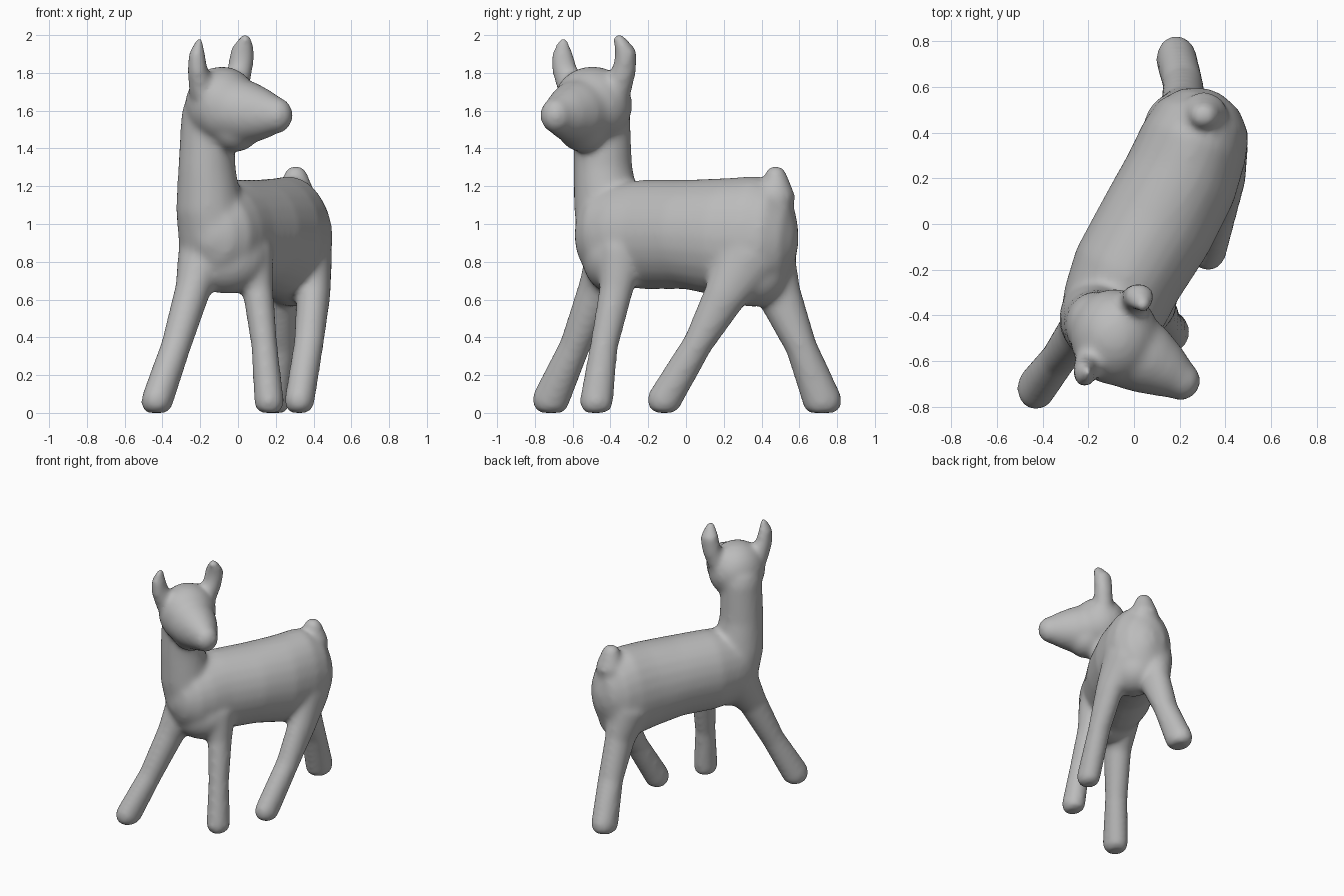
import bpy
import bmesh
import math
from mathutils import Vector

cube = bpy.data.objects.get("Cube")
if cube:
    bpy.data.objects.remove(cube, do_unlink=True)

SIDES = 24
UP = Vector((0, 0, 1))
ACROSS = (1, 0, 0)


def clay_material():
    mat = bpy.data.materials.new("grey_clay")
    mat.use_nodes = True
    colour = (0.5, 0.5, 0.5, 1)
    mat.diffuse_color = colour
    mat.node_tree.nodes["Principled BSDF"].inputs["Base Color"].default_value = colour
    return mat


def limb(bm, stations, side=None):
    """Round-ended tube through (x, y, z, half width, half height) stations."""
    pts = [Vector(s[:3]) for s in stations]
    sizes = [s[3:] for s in stations]
    first = (pts[1] - pts[0]).normalized()
    last = (pts[-1] - pts[-2]).normalized()
    rings = []
    caps = [math.radians(a) for a in (80, 55, 28)]
    for a in caps:
        w, h = sizes[0]
        rings.append((pts[0] - first * min(w, h) * math.sin(a), first,
                      w * math.cos(a), h * math.cos(a)))
    for i, p in enumerate(pts):
        t = pts[min(i + 1, len(pts) - 1)] - pts[max(i - 1, 0)]
        rings.append((p, t.normalized(), *sizes[i]))
    for a in reversed(caps):
        w, h = sizes[-1]
        rings.append((pts[-1] + last * min(w, h) * math.sin(a), last,
                      w * math.cos(a), h * math.cos(a)))
    loops = []
    for p, t, w, h in rings:
        u = Vector(side) if side else t.cross(UP)
        u = (u - t * u.dot(t)).normalized()
        v = u.cross(t)
        loop = []
        for k in range(SIDES):
            a = math.tau * k / SIDES
            co = p + u * w * math.cos(a) + v * h * math.sin(a)
            co.z = max(co.z, 0.0)      # flat soles
            loop.append(bm.verts.new(co))
        loops.append(loop)
    for a, b in zip(loops, loops[1:]):
        for k in range(SIDES):
            n = (k + 1) % SIDES
            bm.faces.new((a[k], a[n], b[n], b[k]))
    bm.faces.new(loops[0][::-1])
    bm.faces.new(loops[-1])


def ball(bm, centre, radii):
    made = bmesh.ops.create_uvsphere(bm, u_segments=24, v_segments=14, radius=1)
    for v in made["verts"]:
        v.co = Vector(c * r for c, r in zip(v.co, radii)) + Vector(centre)


bm = bmesh.new()

# Trunk, chest to rump
limb(bm, [(-0.085, -0.36, 0.94, 0.235, 0.275),
          (-0.03, -0.22, 0.945, 0.25, 0.29),
          (0.10, 0.0, 0.945, 0.26, 0.29),
          (0.205, 0.2, 0.93, 0.255, 0.315),
          (0.265, 0.36, 0.92, 0.24, 0.335)])

# Brisket between the front legs, and the haunches
ball(bm, (-0.06, -0.38, 0.82), (0.22, 0.17, 0.19))
ball(bm, (0.29, 0.35, 0.74), (0.17, 0.19, 0.18))

# Neck
limb(bm, [(-0.12, -0.38, 0.95, 0.2, 0.2),
          (-0.155, -0.42, 1.1, 0.175, 0.175),
          (-0.165, -0.44, 1.3, 0.152, 0.155),
          (-0.16, -0.445, 1.58, 0.14, 0.15)], side=ACROSS)

# Head, jaw and muzzle
ball(bm, (-0.085, -0.495, 1.63), (0.195, 0.212, 0.205))
ball(bm, (-0.015, -0.55, 1.52), (0.14, 0.135, 0.14))
limb(bm, [(-0.07, -0.52, 1.61, 0.19, 0.19),
          (0.07, -0.60, 1.585, 0.155, 0.165),
          (0.15, -0.65, 1.58, 0.12, 0.13),
          (0.203, -0.685, 1.575, 0.09, 0.1)])

# Ears
limb(bm, [(-0.19, -0.60, 1.70, 0.07, 0.075),
          (-0.215, -0.645, 1.82, 0.055, 0.068),
          (-0.218, -0.655, 1.90, 0.044, 0.06),
          (-0.205, -0.65, 1.965, 0.024, 0.032)], side=ACROSS)
limb(bm, [(-0.02, -0.37, 1.70, 0.07, 0.08),
          (0.012, -0.325, 1.82, 0.067, 0.064),
          (0.023, -0.318, 1.91, 0.067, 0.06),
          (0.04, -0.355, 1.975, 0.04, 0.034)], side=ACROSS)

# Tail
limb(bm, [(0.29, 0.42, 1.05, 0.14, 0.14),
          (0.31, 0.485, 1.17, 0.1, 0.1),
          (0.305, 0.475, 1.25, 0.068, 0.062)], side=ACROSS)

# Legs, hip to hoof
legs = [
    # front right
    [(-0.17, -0.37, 0.85, 0.15, 0.16), (-0.24, -0.47, 0.65, 0.095, 0.105),
     (-0.33, -0.59, 0.35, 0.08, 0.082), (-0.43, -0.72, 0.06, 0.085, 0.1)],
    # front left
    [(0.07, -0.34, 0.85, 0.12, 0.13), (0.105, -0.37, 0.65, 0.082, 0.09),
     (0.14, -0.435, 0.35, 0.07, 0.075), (0.165, -0.475, 0.055, 0.08, 0.09)],
    # rear left
    [(0.37, 0.33, 0.83, 0.13, 0.18), (0.40, 0.205, 0.62, 0.09, 0.115),
     (0.375, 0.065, 0.37, 0.08, 0.08), (0.325, -0.12, 0.06, 0.08, 0.092)],
    # rear right
    [(0.19, 0.42, 0.83, 0.15, 0.16), (0.215, 0.495, 0.62, 0.1, 0.118),
     (0.215, 0.61, 0.35, 0.09, 0.084), (0.185, 0.725, 0.055, 0.09, 0.105)],
]
for stations in legs:
    limb(bm, stations, side=ACROSS)

bmesh.ops.recalc_face_normals(bm, faces=bm.faces)
mesh = bpy.data.meshes.new("young_animal_body")
bm.to_mesh(mesh)
bm.free()
mesh.materials.append(clay_material())
body = bpy.data.objects.new("young_animal_body", mesh)
bpy.context.collection.objects.link(body)

# Fuse all parts into one soft skin
remesh = body.modifiers.new("fuse", "REMESH")
remesh.mode = "VOXEL"
remesh.voxel_size = 0.016
remesh.use_smooth_shade = True
soften = body.modifiers.new("soften", "SMOOTH")
soften.factor = 0.5
soften.iterations = 18
